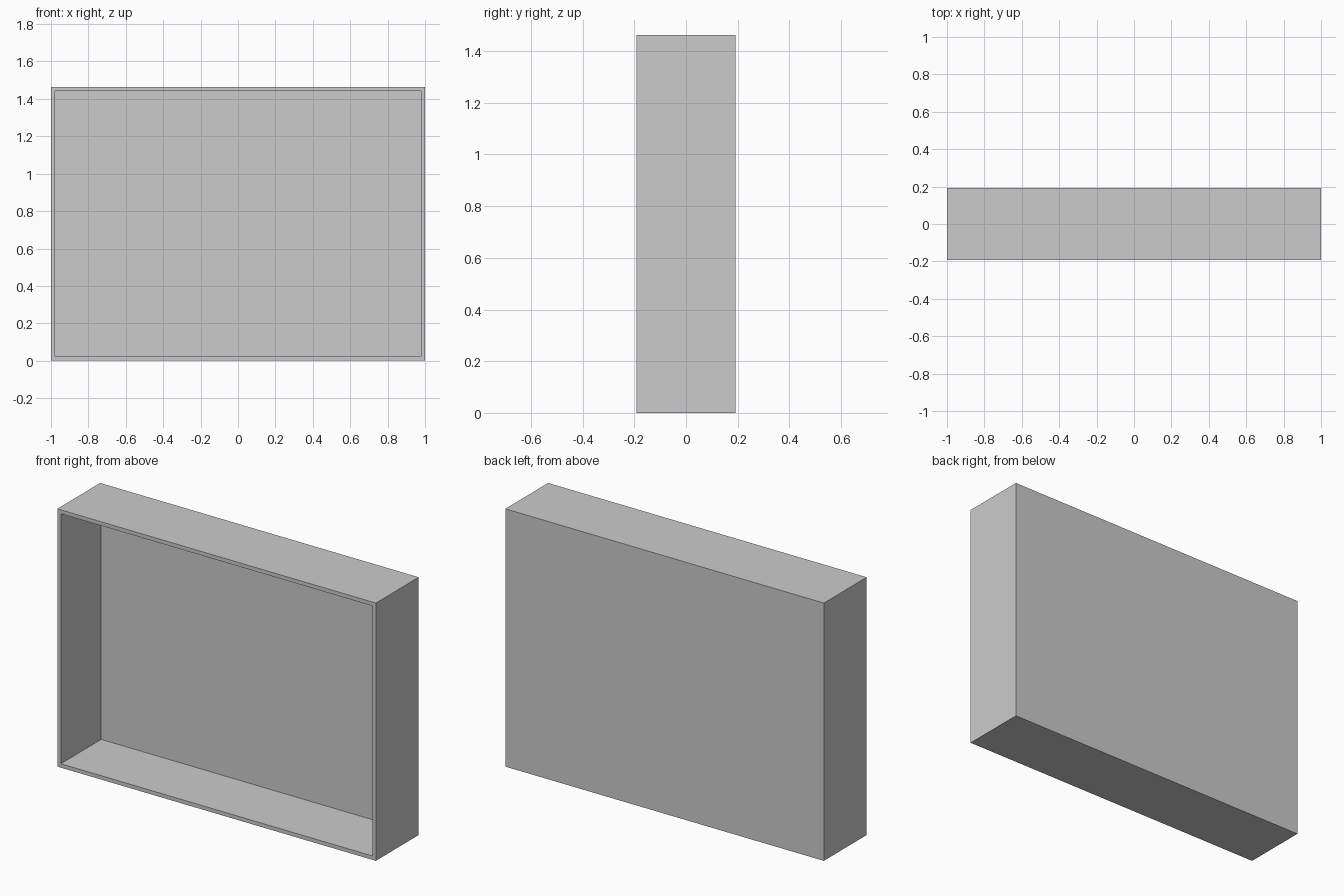
import bpy, bmesh
from mathutils import Matrix, Vector

if "Cube" in bpy.data.objects:
    bpy.data.objects.remove(bpy.data.objects["Cube"])

WIDTH, DEPTH, HEIGHT = 2.0, 0.384, 1.463
WALL = 0.022

# Solid outer block standing on the ground
bm = bmesh.new()
bmesh.ops.create_cube(bm, size=1.0, matrix=Matrix.Translation((0, 0, HEIGHT / 2))
                      @ Matrix.Diagonal((WIDTH, DEPTH, HEIGHT, 1)))

# Rim: inset the front face, then push it back to hollow out the tray
bm.normal_update()
front = min(bm.faces, key=lambda f: f.calc_center_median().y)
bmesh.ops.inset_region(bm, faces=[front], thickness=WALL, use_even_offset=True)
ext = bmesh.ops.extrude_discrete_faces(bm, faces=[front])
bmesh.ops.translate(bm, verts=ext["faces"][0].verts, vec=Vector((0, DEPTH - WALL, 0)))
bmesh.ops.recalc_face_normals(bm, faces=bm.faces)

mesh = bpy.data.meshes.new("open_front_box")
bm.to_mesh(mesh)
bm.free()
bpy.context.collection.objects.link(bpy.data.objects.new("open_front_box", mesh))
